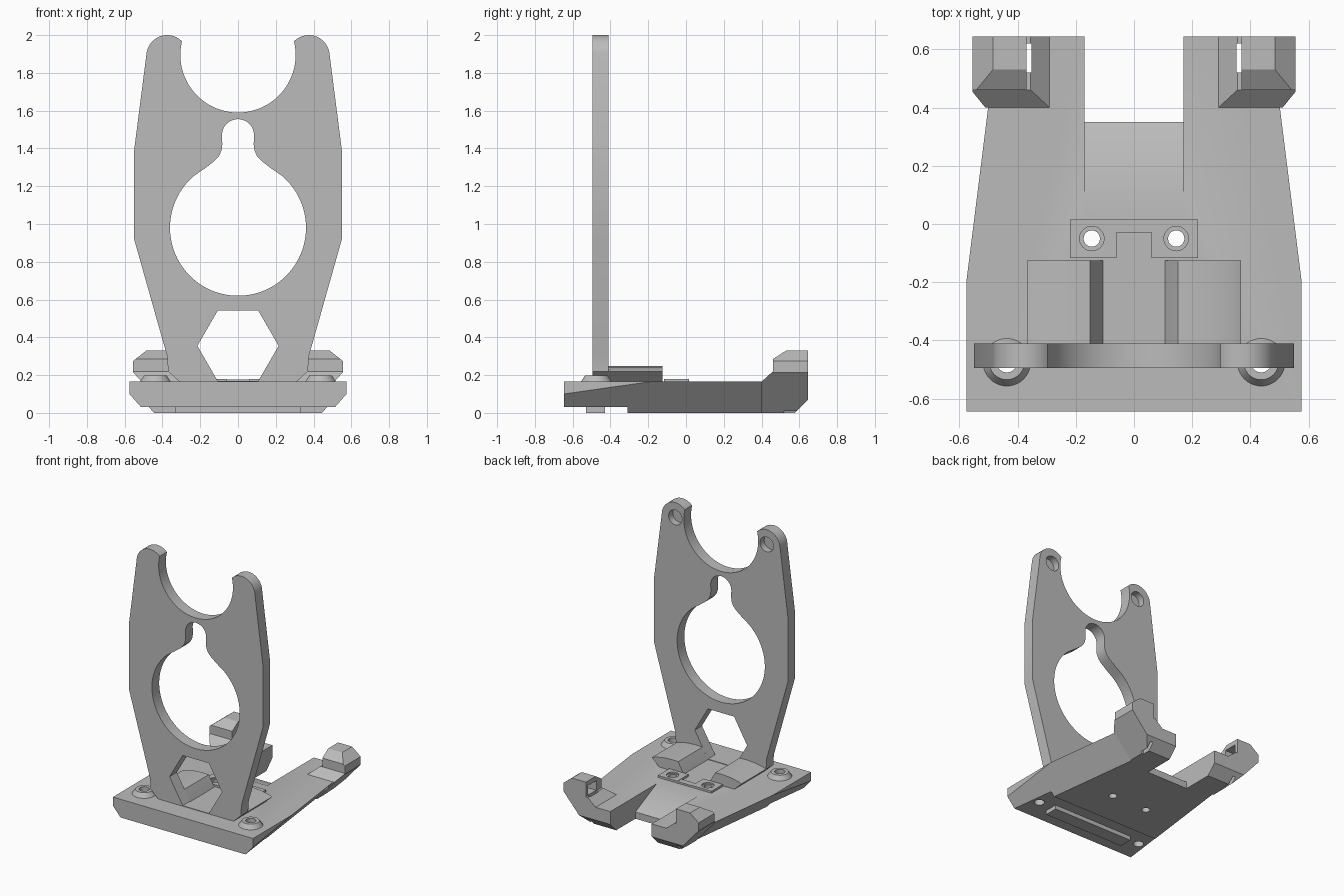
import bpy, bmesh
from math import sin, cos, radians
from mathutils import Vector

if "Cube" in bpy.data.objects:
    bpy.data.objects.remove(bpy.data.objects["Cube"])

grey = bpy.data.materials.new("plain grey")
grey.use_nodes = True
COLOUR = (0.5, 0.5, 0.5, 1)
grey.diffuse_color = COLOUR
grey.node_tree.nodes["Principled BSDF"].inputs["Base Color"].default_value = COLOUR


def finish(name, bm):
    bmesh.ops.recalc_face_normals(bm, faces=bm.faces)
    mesh = bpy.data.meshes.new(name)
    bm.to_mesh(mesh)
    bm.free()
    mesh.materials.append(grey)
    obj = bpy.data.objects.new(name, mesh)
    bpy.context.collection.objects.link(obj)
    return obj


def prism(name, points, axis, lo, hi, planes=()):
    """Extrude a 2D outline along an axis, then trim away the outside of planes."""
    bm = bmesh.new()
    place = {"x": lambda a, b, t: (t, a, b),
             "y": lambda a, b, t: (a, t, b),
             "z": lambda a, b, t: (a, b, t)}[axis]
    face = bm.faces.new([bm.verts.new(place(a, b, lo)) for a, b in points])
    grown = bmesh.ops.extrude_face_region(bm, geom=[face])
    verts = [g for g in grown["geom"] if isinstance(g, bmesh.types.BMVert)]
    bmesh.ops.translate(bm, verts=verts, vec=Vector(place(0, 0, hi - lo)))
    for co, no in planes:
        geom = bm.verts[:] + bm.edges[:] + bm.faces[:]
        bmesh.ops.bisect_plane(bm, geom=geom, plane_co=co, plane_no=no, clear_outer=True)
        bmesh.ops.holes_fill(bm, edges=[e for e in bm.edges if e.is_boundary])
    return finish(name, bm)


def box(name, x, y, z):
    return prism(name, [(x[0], y[0]), (x[1], y[0]), (x[1], y[1]), (x[0], y[1])], "z", *z)


def cone(name, x, y, z0, z1, r0, r1):
    bm = bmesh.new()
    bmesh.ops.create_cone(bm, cap_ends=True, segments=40, radius1=r0, radius2=r1, depth=z1 - z0)
    bmesh.ops.translate(bm, verts=bm.verts, vec=(x, y, (z0 + z1) / 2))
    return finish(name, bm)


def arc(cx, cy, r, start, end, n):
    steps = [radians(start + (end - start) * i / n) for i in range(n + 1)]
    return [(cx + r * cos(a), cy + r * sin(a)) for a in steps]


def combine(targets, cutters, operation="DIFFERENCE"):
    for target in targets:
        for cutter in cutters:
            mod = target.modifiers.new("cut", "BOOLEAN")
            mod.operation, mod.object, mod.solver = operation, cutter, "EXACT"
            bpy.context.view_layer.objects.active = target
            bpy.ops.object.modifier_apply(modifier=mod.name)
    for cutter in cutters:
        bpy.data.objects.remove(cutter)


def mirrored(points):
    return points + [(-x, z) for x, z in reversed(points)]


parts = []

# base plate with undercut, tapering sides and a stepped underside
side = [(-.645, .03), (-.31, .03), (-.31, 0), (.575, 0), (.645, .07), (.645, .165), (-.645, .165)]
trims = [((s * .57, -.15, .165), (s, .125, -.88)) for s in (1, -1)]
base = prism("base_plate", side, "x", -.575, .575, trims)

# open slot at the back with a ramp leading into it
ramp = [(.1, .165), (.1, .3), (.8, .3), (.8, -.1), (.35, -.1), (.35, .05)]
combine([base], [prism("slot_cutter", ramp, "x", -.17, .17)])
parts += [base, box("underside_bar", (-.33, .33), (-.53, -.43), (0, .04))]

# upright plate: outer outline with lobed arms and a round cradle
outline = [(.31, .15), (.31, .165), (.37, .22), (.375, .3), (.55, .92), (.55, 1.39)]
outline += arc(.375, 1.89, .11, 8, 135, 18)
cradle = arc(0, 1.895, .305, 13, -90, 32)
upright = prism("upright_plate", mirrored(outline + cradle[:-1]) [:len(outline) + 32]
                + [cradle[-1]] + [(-x, z) for x, z in reversed(outline + cradle[:-1])],
                "y", -.495, -.41)

# keyhole opening, hexagon opening and blind holes in the arms
half = arc(0, .98, .36, -88, 50, 36)
half += [(.175, 1.295), (.125, 1.333), (.1, 1.36), (.087, 1.39), (.083, 1.42)]
half += arc(0, 1.47, .085, -8, 87, 12)
cutters = [prism("keyhole_cutter", mirrored(half), "y", -.6, -.3),
           prism("hexagon_cutter", arc(0, .355, .215, 0, 300, 5), "y", -.6, -.3)]
for s in (1, -1):
    cutters.append(prism("arm_hole_cutter", arc(s * .375, 1.89, .055, 0, 350, 35), "y", -.46, -.3))
combine([upright], cutters)
parts.append(upright)

gusset = [(.1, .15), (.108, .169), (.152, .246), (.21, .248), (.28, .243),
          (.345, .23), (.368, .22), (.31, .165), (.31, .15)]
lug_front = [(.28, .0), (.365, 0), (.555, .215), (.555, .275), (.485, .33),
             (.37, .33), (.37, .22), (.355, .22), (.29, .165)]
lug_side = [(.4, 0), (.4, .165), (.46, .22), (.46, .285), (.53, .33),
            (.645, .33), (.645, .07), (.575, 0)]

for s, tag in ((1, "left"), (-1, "right")):
    def flip(points):
        return [(s * x, z) for x, z in points]

    # support feet behind the upright
    parts.append(prism("gusset_" + tag, flip(gusset), "y", -.42, -.125))

    # hooked lug at the end of each rear arm
    lug = prism("rear_lug_" + tag, flip(lug_front), "y", .39, .66)
    combine([lug], [prism("lug_profile", lug_side, "x", -1, 1)], "INTERSECT")
    pocket = box("pocket_cutter", sorted((s * .34, s * .46)), (.52, .62), (.222, .295))
    combine([lug, base], [pocket])
    combine([lug, base], [box("lug_slot_cutter", sorted((s * .352, s * .374)), (.52, .62), (-.1, .25))])
    parts.append(lug)

    # screw boss at the front corner and pad in the middle, both drilled through
    boss = cone("screw_boss_" + tag, s * .437, -.475, .16, .197, .085, .06)
    combine([boss, base], [cone("boss_drill", s * .437, -.475, -.1, .4, .035, .035)])
    pad = box("pad_" + tag, sorted((s * .06, s * .22)), (-.117, .015), (.16, .18))
    combine([pad, base], [cone("pad_drill", s * .145, -.05, -.1, .4, .028, .028)])
    combine([pad], [cone("pad_countersink", s * .145, -.05, .17, .2, .042, .042)])
    parts += [boss, pad]

# bridge joining the two pads
parts.append(box("pad_bridge", (-.06, .06), (-.03, .015), (.16, .178)))

bpy.ops.object.select_all(action="DESELECT")
for part in parts:
    part.select_set(True)
bpy.context.view_layer.objects.active = base
bpy.ops.object.shade_smooth_by_angle(angle=radians(25))
